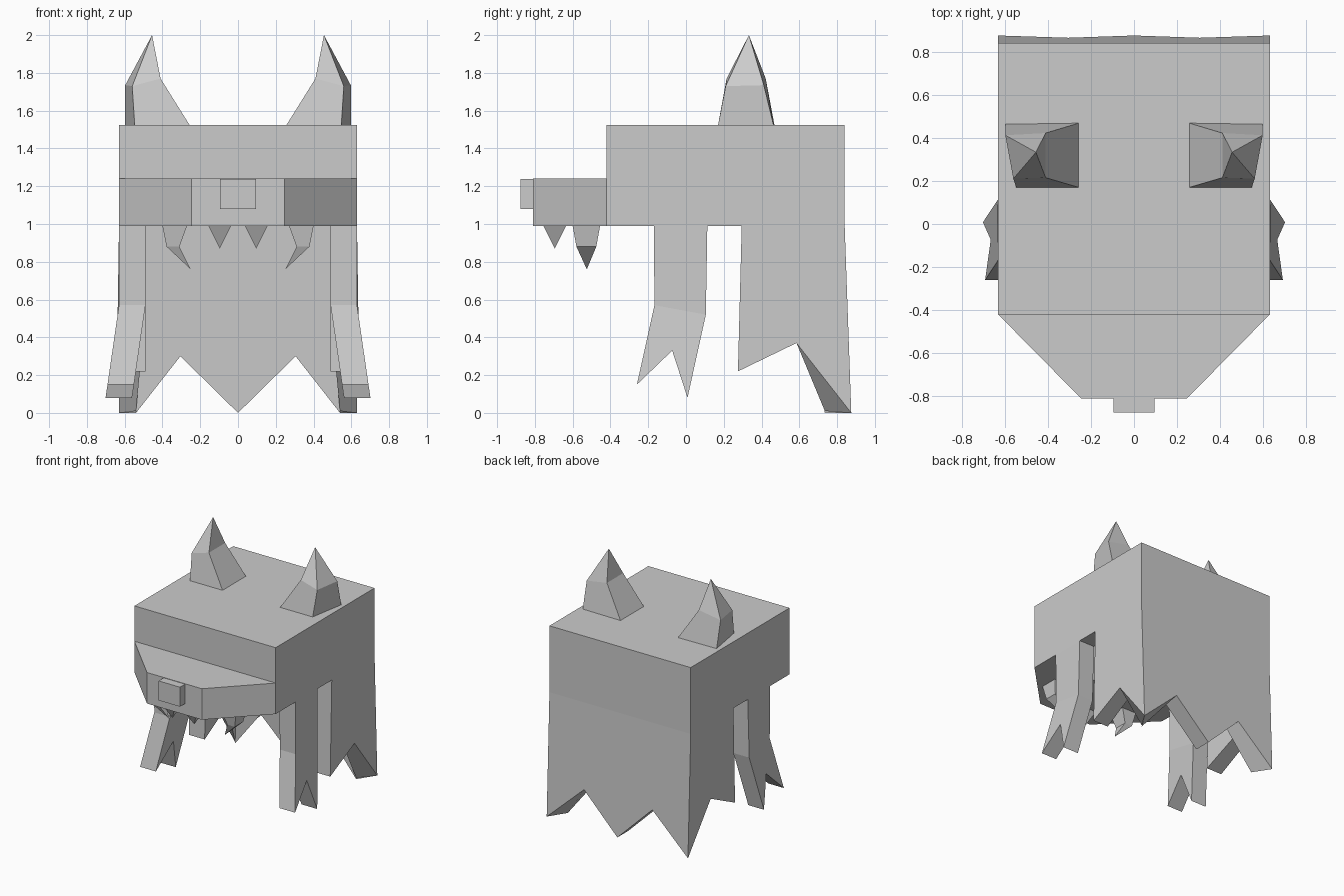
import bpy, bmesh

if "Cube" in bpy.data.objects:
    bpy.data.objects.remove(bpy.data.objects["Cube"])


def make(name, verts, faces, mirror=False):
    """Mesh object from points, with optional mirroring across x = 0."""
    bm = bmesh.new()
    vs = [bm.verts.new(v) for v in verts]
    for f in faces:
        bm.faces.new([vs[i] for i in f])
    bmesh.ops.recalc_face_normals(bm, faces=bm.faces)
    me = bpy.data.meshes.new(name)
    bm.to_mesh(me)
    bm.free()
    ob = bpy.data.objects.new(name, me)
    bpy.context.collection.objects.link(ob)
    if mirror:
        ob.modifiers.new("Mirror", 'MIRROR')
    return ob


def loft(name, rings, mirror=False, tip=None, skip=(), caps=None):
    """Join equal-length rings, close the ends, or end in a point."""
    n = len(rings[0])
    verts = [p for r in rings for p in r]
    faces = []
    for k in range(len(rings) - 1):
        a, b = k * n, (k + 1) * n
        faces += [(a + i, a + (i + 1) % n, b + (i + 1) % n, b + i)
                  for i in range(n) if i not in skip]
    last = (len(rings) - 1) * n
    for c in caps or [range(n)]:
        faces.append([i for i in c])
        if tip is None:
            faces.append([i + last for i in c])
    if tip is not None:
        verts.append(tip)
        faces += [(last + i, last + (i + 1) % n, len(verts) - 1) for i in range(n)]
    return make(name, verts, faces, mirror)


def rect(x0, x1, y0, y1, z):
    return [(x0, y0, z), (x1, y0, z), (x1, y1, z), (x0, y1, z)]


W, T, Z = 0.63, 0.14, 0.99   # half width, wall thickness, lower rim height

# Hollow hood: outer shell, rim, inner cavity
outer = [rect(-W, W, -0.42, 0.84, z) for z in (1.525, Z)]
inner = [rect(-W + T, W - T, -0.42 + T, 0.84 - T, z) for z in (Z, 1.385)]
loft("hood", outer + inner)

# Snout and nose
loft("snout", [[(-W, -0.42, z), (W, -0.42, z), (0.245, -0.81, z), (-0.245, -0.81, z)]
               for z in (Z, 1.24)])
loft("nose", [rect(-0.095, 0.095, -0.875, -0.81, z) for z in (1.08, 1.237)])

# Ears
loft("ear", [
    [(0.257, 0.17, 1.525), (0.547, 0.17, 1.525), (0.597, 0.463, 1.525), (0.257, 0.468, 1.525)],
    [(0.41, 0.215, 1.77), (0.56, 0.21, 1.73), (0.597, 0.412, 1.735), (0.41, 0.422, 1.77)],
], mirror=True, tip=(0.455, 0.333, 2.0))

# Teeth
loft("fang", [rect(0.27, 0.40, -0.60, -0.455, Z), rect(0.31, 0.378, -0.58, -0.475, 0.88)],
     mirror=True, tip=(0.25, -0.525, 0.76))
loft("small_tooth", [rect(0.037, 0.157, -0.755, -0.635, Z)],
     mirror=True, tip=(0.097, -0.695, 0.87))

# Front straps: split profile, flaring outwards below the bend
strap = [(-0.17, Z), (-0.167, 0.57), (-0.26, 0.15), (-0.073, 0.33),
         (0.008, 0.08), (0.105, 0.52), (0.113, Z)]
loft("front_strap", [[(x + max(0, 0.145 * (0.57 - z)), y, z) for y, z in strap]
                     for x in (W, W - T)],
     mirror=True, skip=(6,), caps=[(0, 1, 5, 6), (1, 2, 3, 4, 5)])

# Cape sides, mitred into the back
loft("cape_side", [
    [(W, 0.295, Z), (W, 0.275, 0.22), (W, 0.585, 0.37), (W, 0.875, 0), (W, 0.84, Z)],
    [(W - T, 0.295, Z), (W - T, 0.275, 0.22), (0.505, 0.585, 0.37), (0.54, 0.735, 0.01), (W - T, 0.70, Z)],
], mirror=True, skip=(3, 4))


# Cape back with a torn zigzag hem
def back(top_x, tip_x, y):
    pts = [(-top_x, Z), (-tip_x, 0), (-0.305, 0.3), (0, 0), (0.305, 0.3), (tip_x, 0), (top_x, Z)]
    return [(x, y + 0.035 * (Z - z), z) for x, z in pts]


loft("cape_back", [back(W, W, 0.84), back(W - T, 0.54, 0.70)], skip=(0, 5, 6))
